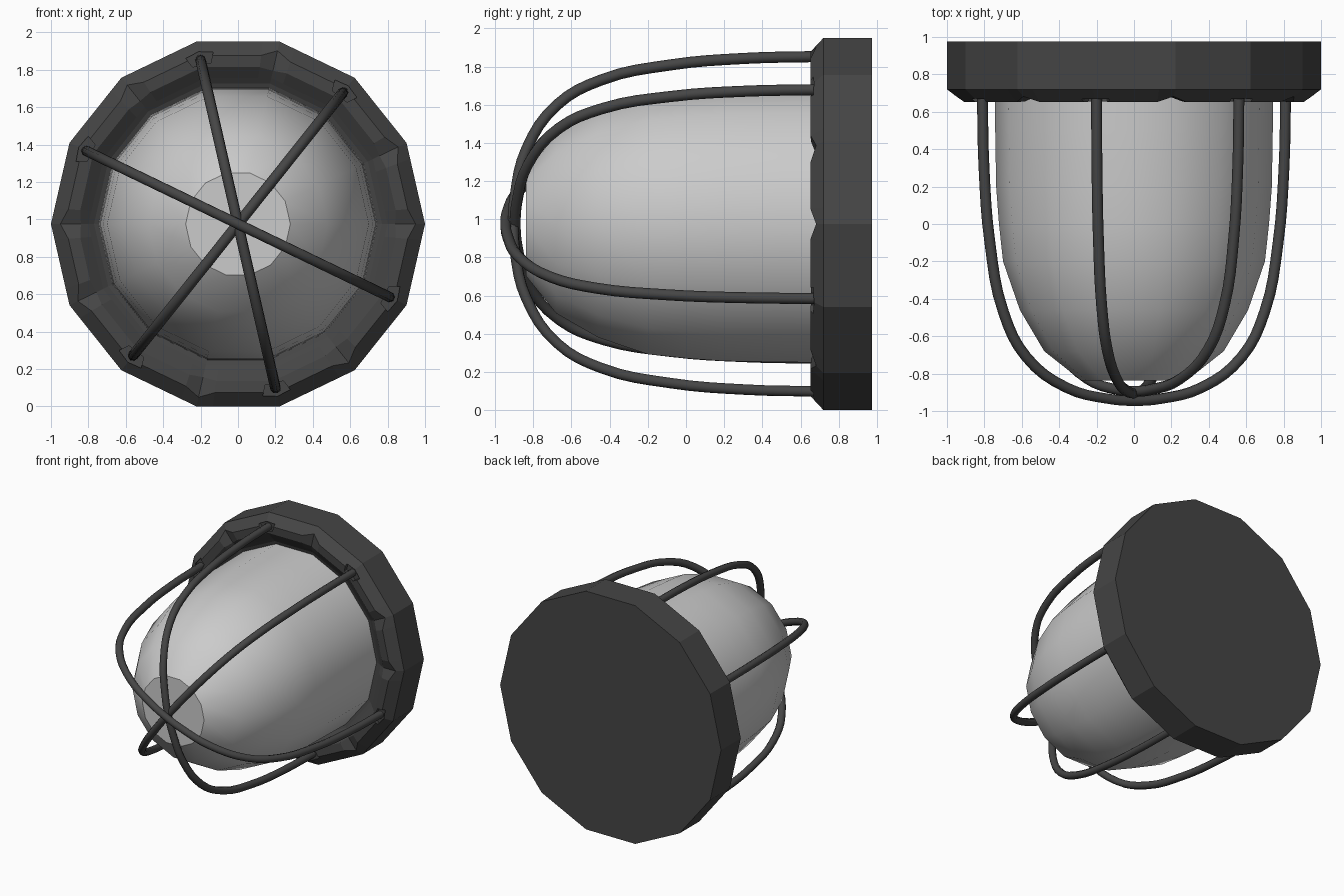
import bpy, bmesh, math
from mathutils import Vector

if "Cube" in bpy.data.objects:
    bpy.data.objects.remove(bpy.data.objects["Cube"])

N, CZ = 14, 0.975
STEP = 2 * math.pi / N
WIRE_SLOTS = {2, 4, 6, 9, 11, 13}

dark = bpy.data.materials.new("dark_metal")
dark.diffuse_color = (0.06, 0.06, 0.06, 1)
dark.use_nodes = True
dark.node_tree.nodes["Principled BSDF"].inputs["Base Color"].default_value = dark.diffuse_color


def polar(r, a, y):
    return Vector((r * math.cos(a), y, CZ + r * math.sin(a)))


def loft(name, rings, smooth=None, mat=None):
    """Skin equal-length rings of points and cap both ends."""
    bm = bmesh.new()
    rows = [[bm.verts.new(p) for p in ring] for ring in rings]
    n = len(rows[0])
    for a, b in zip(rows, rows[1:]):
        for i in range(n):
            j = (i + 1) % n
            bm.faces.new((a[i], a[j], b[j], b[i]))
    bm.faces.new(rows[0])
    bm.faces.new(rows[-1])
    bmesh.ops.recalc_face_normals(bm, faces=bm.faces)
    me = bpy.data.meshes.new(name)
    bm.to_mesh(me)
    bm.free()
    ob = bpy.data.objects.new(name, me)
    bpy.context.collection.objects.link(ob)
    if mat:
        me.materials.append(mat)
    if smooth:
        bpy.ops.object.select_all(action='DESELECT')
        ob.select_set(True)
        bpy.context.view_layer.objects.active = ob
        bpy.ops.object.shade_smooth_by_angle(angle=math.radians(smooth))
    return ob


# 14-sided base with a small V notch at every corner that holds no wire
def base_ring(r, y, notch_r=None, notch_y=None):
    pts = []
    half, d = STEP / 2, math.radians(5)
    side_r = r * math.cos(half) / math.cos(half - d)
    for i in range(N):
        a = i * STEP
        pts.append(polar(side_r, a - d, y))
        if notch_r and i not in WIRE_SLOTS:
            pts.append(polar(notch_r, a, notch_y))
        else:
            pts.append(polar(r, a, y))
        pts.append(polar(side_r, a + d, y))
    return pts


base = loft("base", [
    base_ring(1.0, 0.975),
    base_ring(1.0, 0.72),
    base_ring(0.925, 0.652, 0.95, 0.682),
    base_ring(0.86, 0.655, 0.84, 0.682),
    base_ring(0.80, 0.70),
    base_ring(0.77, 0.72),
    base_ring(0.74, 0.73),
], mat=dark)

# Five-sided sockets where the wires enter the base
for i in sorted(WIRE_SLOTS):
    a = i * STEP
    rad = Vector((math.cos(a), 0, math.sin(a)))
    tan = Vector((-math.sin(a), 0, math.cos(a)))
    outline = [(0.945, 0), (0.925, 0.075), (0.872, 0.05), (0.872, -0.05), (0.925, -0.075)]
    rings = [[rad * r + tan * t + Vector((0, y, CZ)) for r, t in outline] for y in (0.6, 0.685)]
    cutter = loft(f"socket_cutter_{i}", rings)
    cutter.hide_render = True
    cutter.hide_viewport = True
    mod = base.modifiers.new("socket", 'BOOLEAN')
    mod.operation = 'DIFFERENCE'
    mod.solver = 'EXACT'
    mod.object = cutter

# Smooth glass dome with a flat tip
dome = [(0.745, 0.76), (0.742, 0.5), (0.737, 0.2), (0.722, 0.0), (0.70, -0.2),
        (0.61, -0.46), (0.48, -0.68), (0.28, -0.838)]
loft("glass_dome", [[polar(r, i * STEP, y) for i in range(N)] for r, y in dome], smooth=32)

# Three wire arches crossing in front of the dome
ARCH = [(0.9, 0.69), (0.89, 0.3), (0.855, -0.1), (0.775, -0.47), (0.64, -0.71),
        (0.40, -0.875), (0.15, -0.935)]


def wire(name, a, tip):
    s = (0.66 - tip) / (0.66 + 0.945)
    path = ARCH + [(0, -0.945)] + [(-r, y) for r, y in reversed(ARCH)]
    cu = bpy.data.curves.new(name, 'CURVE')
    cu.dimensions = '3D'
    cu.bevel_depth = 0.029
    cu.bevel_resolution = 2
    cu.resolution_u = 4
    cu.use_fill_caps = True
    cu.materials.append(dark)
    sp = cu.splines.new('BEZIER')
    sp.bezier_points.add(len(path) - 1)
    for p, (r, y) in zip(sp.bezier_points, path):
        p.co = polar(r, a, 0.66 + (y - 0.66) * s)
        p.handle_left_type = p.handle_right_type = 'AUTO'
    bpy.context.collection.objects.link(bpy.data.objects.new(name, cu))


wire("guard_wire_outer", 6 * STEP, -0.945)
wire("guard_wire_upright", 4 * STEP, -0.905)
wire("guard_wire_diagonal", 2 * STEP, -0.895)
